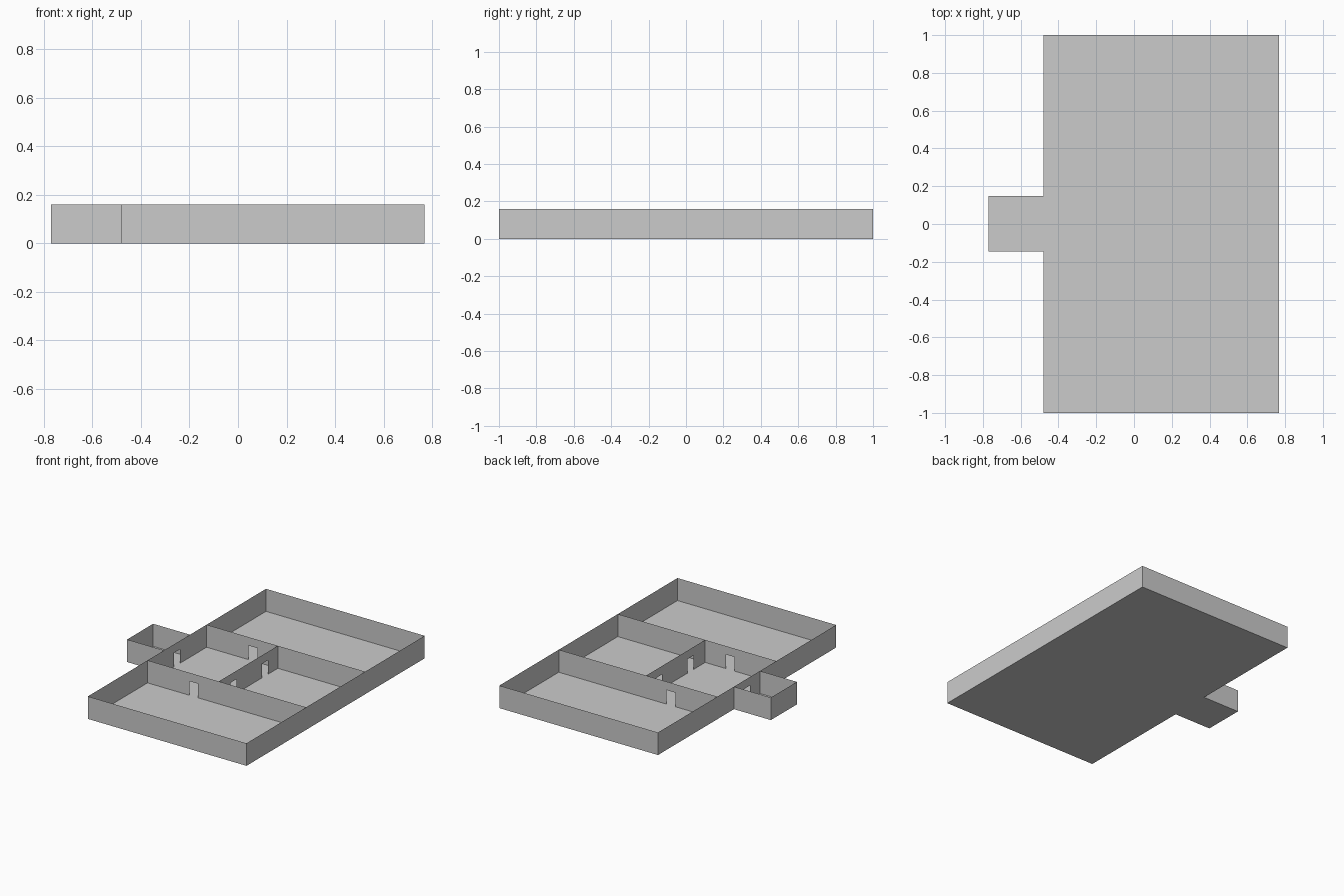
import bpy
import bmesh

if "Cube" in bpy.data.objects:
    bpy.data.objects.remove(bpy.data.objects["Cube"])

X0, XM, X1 = -0.48, 0.08, 0.767     # house left, middle partition, right
XP = -0.77                          # porch outer end
YA, YB = -0.33, 0.333               # cross walls
PA, PB = -0.145, 0.147              # porch sides
H, DOOR_H, DOOR_W = 0.16, 0.10, 0.07


def finish(name, quads):
    bm = bmesh.new()
    for q in quads:
        bm.faces.new([bm.verts.new(p) for p in q])
    bmesh.ops.remove_doubles(bm, verts=bm.verts[:], dist=1e-5)
    mesh = bpy.data.meshes.new(name)
    bm.to_mesh(mesh)
    bm.free()
    obj = bpy.data.objects.new(name, mesh)
    bpy.context.collection.objects.link(obj)


def wall(name, axis, at, start, end, doors=()):
    """Thin wall along an axis, split around doorways centred at the given positions."""
    def quad(a, b, z0, z1):
        pts = [(a, z0), (b, z0), (b, z1), (a, z1)]
        return [(s, at, z) if axis == 'x' else (at, s, z) for s, z in pts]
    quads, a = [], start
    for d in doors:
        lo, hi = d - DOOR_W / 2, d + DOOR_W / 2
        quads += [quad(a, lo, 0, DOOR_H), quad(a, lo, DOOR_H, H),
                  quad(lo, hi, DOOR_H, H)]
        a = hi
    if doors:
        quads += [quad(a, end, 0, DOOR_H), quad(a, end, DOOR_H, H)]
    else:
        quads.append(quad(a, end, 0, H))
    finish(name, quads)


def floor(name, xa, xb, ya, yb):
    finish(name, [[(xa, ya, 0), (xb, ya, 0), (xb, yb, 0), (xa, yb, 0)]])


# Room floors
floor("front_room_floor", X0, X1, -1, YA)
floor("back_room_floor", X0, X1, YB, 1)
floor("hall_floor", X0, XM, YA, YB)
floor("side_room_floor", XM, X1, YA, YB)
floor("porch_floor", XP, X0, PA, PB)

# Outer walls
wall("front_wall", 'x', -1, X0, X1)
wall("back_wall", 'x', 1, X0, X1)
wall("right_wall", 'y', X1, -1, 1)
wall("left_wall", 'y', X0, -1, 1, [0.0])

# Inner partitions with doorways
wall("front_partition", 'x', YA, X0, X1, [-0.117])
wall("back_partition", 'x', YB, X0, X1, [-0.115])
wall("middle_partition", 'y', XM, YA, YB, [-0.165, 0.19])

# Entrance porch
wall("porch_front_wall", 'x', PA, XP, X0)
wall("porch_back_wall", 'x', PB, XP, X0)
wall("porch_end_wall", 'y', XP, PA, PB)
